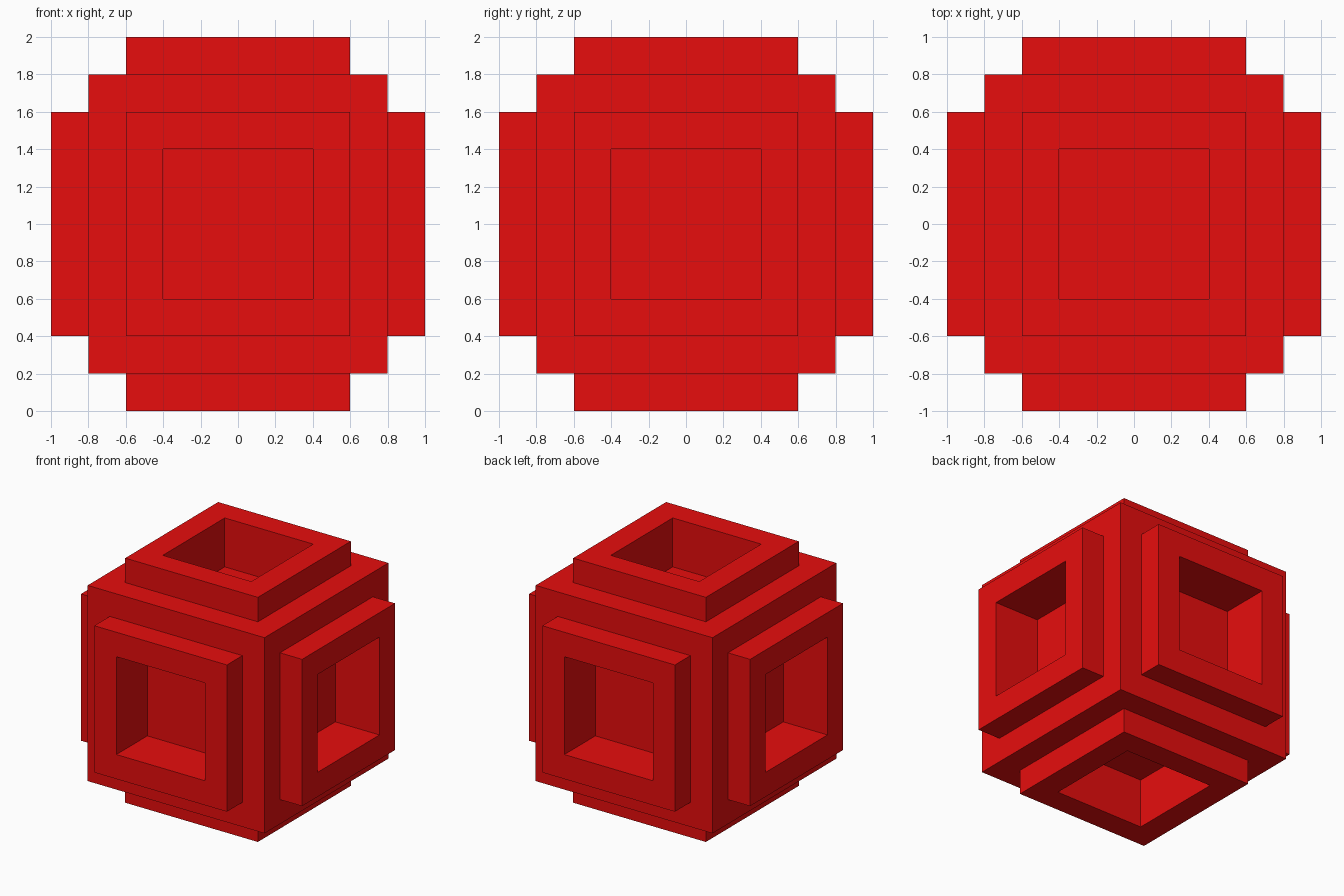
import bpy, bmesh
from mathutils import Matrix

if "Cube" in bpy.data.objects:
    bpy.data.objects.remove(bpy.data.objects["Cube"])


def extrude_each(bm, faces, distance):
    """Extrude every face separately along its own normal."""
    normals = [f.normal.copy() for f in faces]
    caps = bmesh.ops.extrude_discrete_faces(bm, faces=faces)["faces"]
    for cap, n in zip(caps, normals):
        bmesh.ops.translate(bm, verts=cap.verts, vec=n * distance)
    bm.normal_update()
    return caps


# Core cube
bm = bmesh.new()
bmesh.ops.create_cube(bm, size=1.6, matrix=Matrix.Translation((0, 0, 1)))
bm.normal_update()
sides = list(bm.faces)

# Raised square panel on each side
bmesh.ops.inset_individual(bm, faces=sides, thickness=0.2, use_even_offset=True)
panels = extrude_each(bm, sides, 0.2)

# Square recess sunk into each panel
bmesh.ops.inset_individual(bm, faces=panels, thickness=0.2, use_even_offset=True)
extrude_each(bm, panels, -0.4)

mesh = bpy.data.meshes.new("recessed_cube")
bm.to_mesh(mesh)
bm.free()

red = bpy.data.materials.new("red")
red.diffuse_color = (0.8, 0.004, 0.004, 1)
red.use_nodes = True
red.node_tree.nodes["Principled BSDF"].inputs["Base Color"].default_value = red.diffuse_color
mesh.materials.append(red)

cube = bpy.data.objects.new("recessed_cube", mesh)
bpy.context.collection.objects.link(cube)
